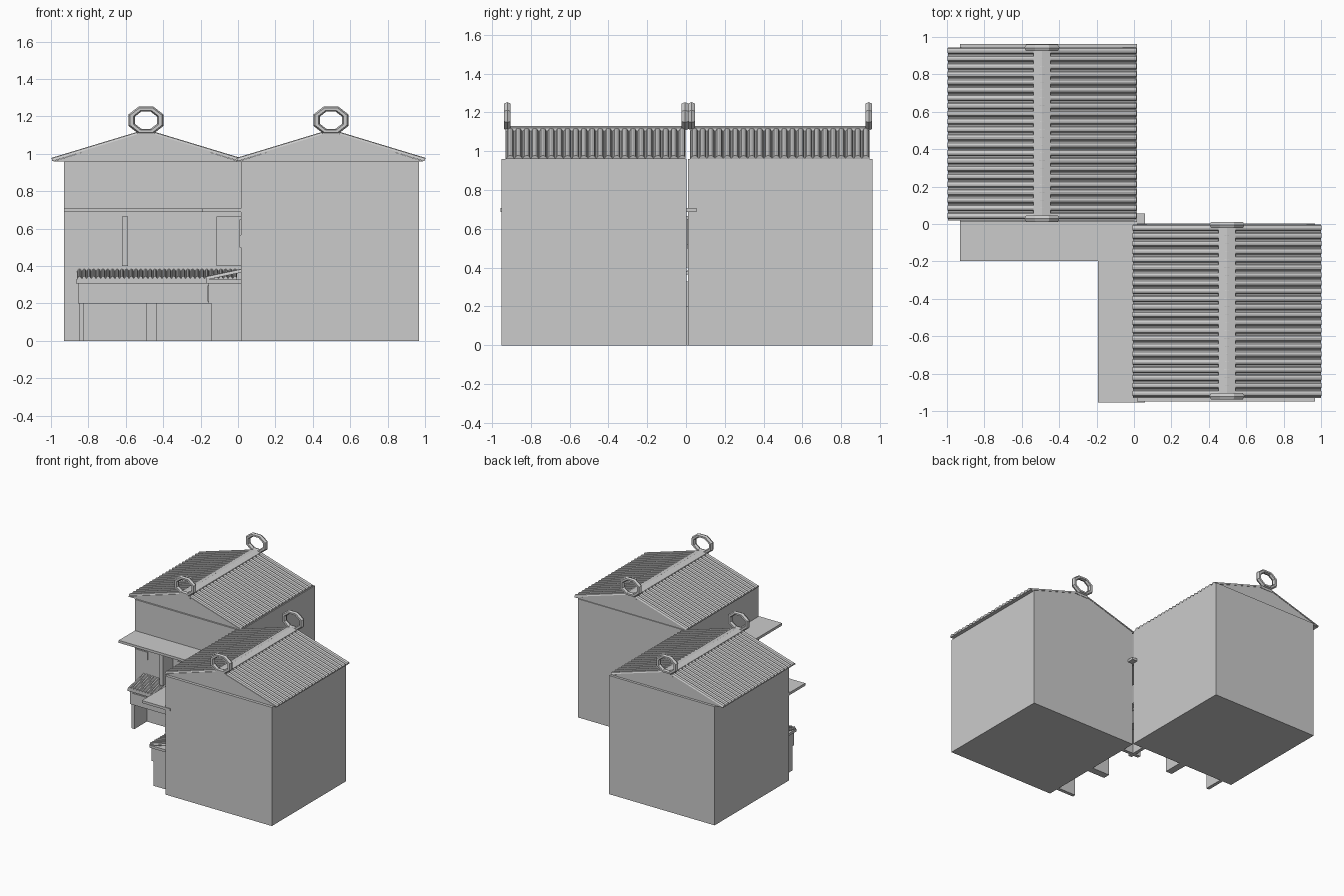
import bpy, bmesh, math
from mathutils import Vector

cube = bpy.data.objects.get("Cube")
if cube:
    bpy.data.objects.remove(cube, do_unlink=True)

GREY = (0.6, 0.6, 0.6, 1.0)
mat = bpy.data.materials.new("plain_grey")
mat.use_nodes = True
mat.diffuse_color = GREY
mat.node_tree.nodes["Principled BSDF"].inputs["Base Color"].default_value = GREY


def finish(name, bm):
    bmesh.ops.recalc_face_normals(bm, faces=bm.faces)
    mesh = bpy.data.meshes.new(name)
    bm.to_mesh(mesh)
    bm.free()
    mesh.materials.append(mat)
    obj = bpy.data.objects.new(name, mesh)
    bpy.context.collection.objects.link(obj)
    return obj


def box(name, a, b):
    bm = bmesh.new()
    bmesh.ops.create_cube(bm, size=1)
    a, b = Vector(a), Vector(b)
    for v in bm.verts:
        v.co = Vector([(p + q) / 2 + c * abs(q - p) for p, q, c in zip(a, b, v.co)])
    return finish(name, bm)


def prism(name, outline, y0, y1):
    """Extrude an x-z outline along y."""
    bm = bmesh.new()
    face = bm.faces.new([bm.verts.new((x, y0, z)) for x, z in outline])
    ext = bmesh.ops.extrude_face_region(bm, geom=[face])["geom"]
    moved = [e for e in ext if isinstance(e, bmesh.types.BMVert)]
    bmesh.ops.translate(bm, verts=moved, vec=(0, y1 - y0, 0))
    return finish(name, bm)


def corrugated(name, start, along, slope, up, count, height, base):
    """Ribbed sheet: ribs repeat along one vector and run down the other."""
    rib = [(0, 0), (0.15, 0), (0.3, 0.75), (0.57, 1), (0.85, 0.75)]
    points = [((i + t) / count, h) for i in range(count) for t, h in rib] + [(1, 0)]
    start, along, slope = Vector(start), Vector(along), Vector(slope)
    up = Vector(up)
    bm = bmesh.new()
    rows = []
    for t, h in points:
        p = start + along * t
        top, low = up * (h * height), up * -base
        rows.append([bm.verts.new(q) for q in
                     (p + top, p + slope + top, p + slope + low, p + low)])
    for r, s in zip(rows, rows[1:]):
        for k in range(4):
            m = (k + 1) % 4
            bm.faces.new((r[k], r[m], s[m], s[k]))
    bm.faces.new(rows[0])
    bm.faces.new(rows[-1])
    return finish(name, bm)


def ring(name, x, y, z):
    """Eight-sided oval ring with a pointed section, standing on the ridge."""
    section = [(1, 0), (0.9, 0.017), (0.72, 0.017), (0.63, 0),
               (0.72, -0.017), (0.9, -0.017)]
    bm = bmesh.new()
    loops = []
    for i in range(8):
        a = math.pi * (2 * i + 1) / 8
        loops.append([bm.verts.new((x + 0.102 * r * math.cos(a), y + d,
                                    z + 0.079 * r * math.sin(a))) for r, d in section])
    for i, loop in enumerate(loops):
        nxt = loops[(i + 1) % 8]
        for k in range(6):
            m = (k + 1) % 6
            bm.faces.new((loop[k], loop[m], nxt[m], nxt[k]))
    return finish(name, bm)


def house(tag, x0, x1, y0, y1, ridge, ry0, ry1):
    box(tag + "_walls", (x0, y0, 0), (x1, y1, 0.96))
    half, eave, peak = 0.495, 0.96, 1.115
    prism(tag + "_gable", [(ridge - half, eave), (ridge + half, eave), (ridge, peak)],
          ry0 + 0.003, ry1 - 0.003)
    # ribbed roof sheets on both sides
    for side, word in ((-1, "right"), (1, "left")):
        slope = Vector((side * 0.502, 0, -0.152))
        up = Vector((side * 0.152, 0, 0.502)).normalized()
        corrugated(tag + "_roof_" + word, (ridge, ry0, 1.118), (0, ry1 - ry0, 0),
                   slope, up, 22, 0.013, 0.006)
    # ridge cap and end rings
    prism(tag + "_ridge_cap", [(ridge + dx, z) for dx, z in (
        (-0.05, 1.09), (-0.045, 1.119), (0, 1.131), (0.045, 1.119), (0.05, 1.09))],
        ry0, ry1)
    ring(tag + "_front_ring", ridge, ry0 + 0.009, 1.18)
    ring(tag + "_back_ring", ridge, ry1 - 0.003, 1.18)


def stall(tag, place, shift):
    """Shop front; u runs along the wall and d outwards from it."""
    def part(name, u0, u1, d0, d1, z0, z1):
        p, q = place(u0 + shift, d0), place(u1 + shift, d1)
        box(tag + "_" + name, (*p, z0), (*q, z1))

    part("canopy", -0.93, 0.06, -0.045, 0.207, 0.688, 0.708)
    part("divider", -0.62, -0.587, 0, 0.13, 0.4, 0.665)
    # flat boards on the wall
    for i, u in enumerate((-0.92, -0.545)):
        part("small_board_%d" % i, u, u + 0.105, 0, 0.006, 0.5, 0.565)
    for i, u in enumerate((-0.795, -0.42, -0.237)):
        part("large_board_%d" % i, u, u + 0.132, 0, 0.006, 0.52, 0.65)
    # counter with front panels and legs
    part("counter_top", -0.865, -0.005, 0, 0.185, 0.308, 0.328)
    part("counter_box", -0.855, -0.01, 0, 0.172, 0.2, 0.308)
    for i, (u0, u1) in enumerate(((-0.83, -0.485), (-0.425, -0.16))):
        part("counter_panel_%d" % i, u0, u1, 0.17, 0.177, 0.21, 0.295)
    for i, (u0, u1) in enumerate(((-0.85, -0.823), (-0.49, -0.433), (-0.1, -0.073))):
        part("counter_leg_%d" % i, u0, u1, 0, 0.158, 0, 0.2)
    # sloping ribbed display tray
    start = Vector((*place(-0.862 + shift, 0.185), 0.334))
    along = Vector((*place(-0.005 + shift, 0.185), 0.334)) - start
    slope = Vector((*place(-0.862 + shift, 0), 0.373)) - start
    corrugated(tag + "_display_tray", start, along, slope, (0, 0, 1), 34, 0.012, 0.008)


house("back_house", -0.93, 0.015, 0.01, 0.962, -0.492, 0.02, 0.945)
house("front_house", 0.015, 0.968, -0.95, 0.002, 0.497, -0.93, -0.002)
stall("back_stall", lambda u, d: (u, 0.01 - d), 0)
stall("front_stall", lambda u, d: (0.015 - d, u), -0.025)
